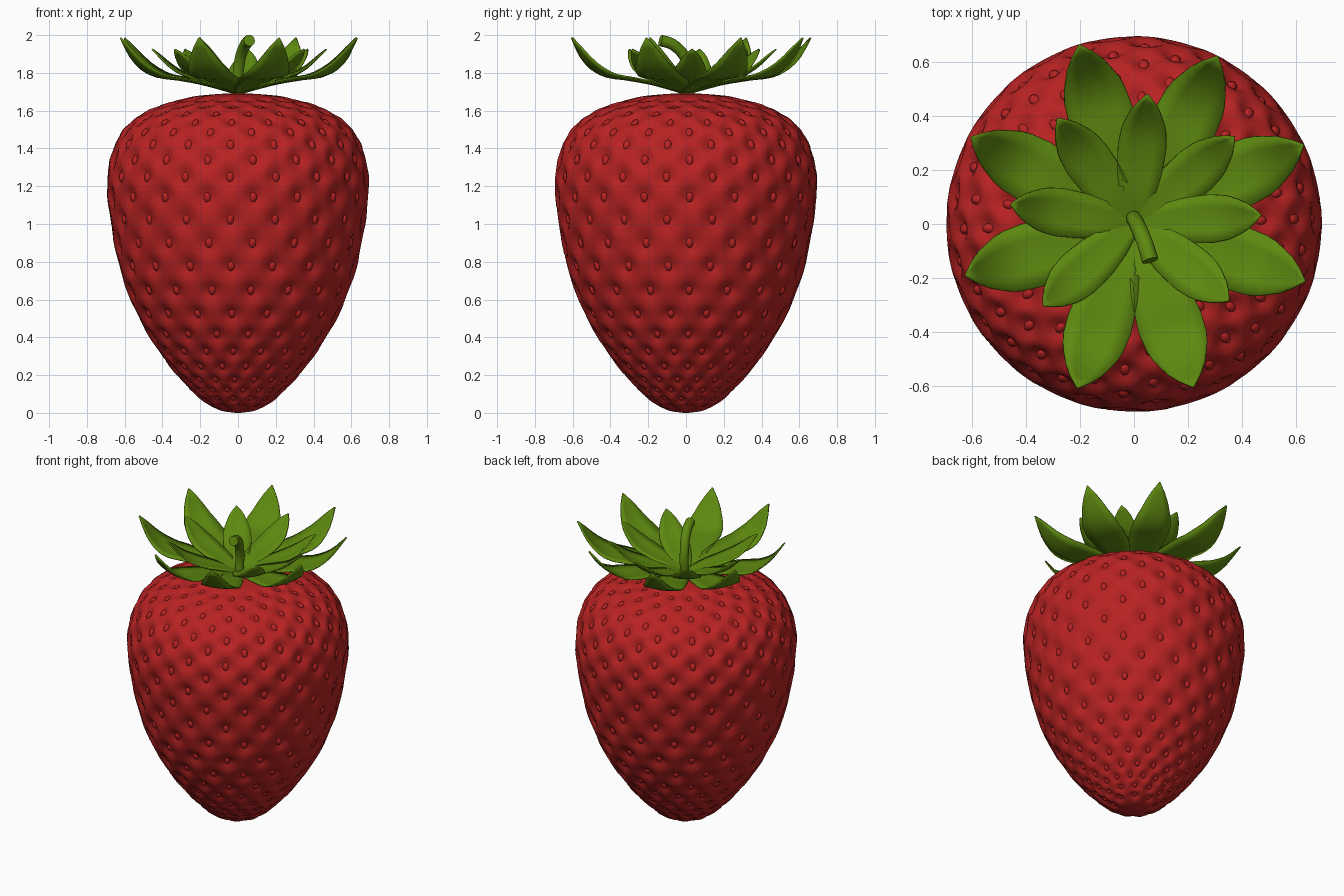
import bpy, bmesh, math
from mathutils import Vector, Matrix

if "Cube" in bpy.data.objects:
    bpy.data.objects.remove(bpy.data.objects["Cube"])


def material(name, rgb):
    m = bpy.data.materials.new(name)
    m.diffuse_color = (*rgb, 1)
    m.use_nodes = True
    m.node_tree.nodes["Principled BSDF"].inputs["Base Color"].default_value = m.diffuse_color
    return m


RED = material("berry red", (0.48, 0.016, 0.016))
GREEN = material("leaf green", (0.11, 0.25, 0.005))


def add_object(name, bm, mat):
    me = bpy.data.meshes.new(name)
    bmesh.ops.recalc_face_normals(bm, faces=bm.faces)
    for f in bm.faces:
        f.smooth = True
    bm.to_mesh(me)
    bm.free()
    me.materials.append(mat)
    ob = bpy.data.objects.new(name, me)
    bpy.context.collection.objects.link(ob)
    return ob


def spline(pts, n):
    """Catmull-Rom samples, n per span."""
    p = [Vector(q) for q in pts]
    p = [2 * p[0] - p[1]] + p + [2 * p[-1] - p[-2]]
    out = []
    for i in range(1, len(p) - 2):
        a, b, c, d = p[i - 1:i + 3]
        for k in range(n):
            t = k / n
            out.append(0.5 * (2 * b + (c - a) * t + (2 * a - 5 * b + 4 * c - d) * t * t
                              + (3 * b - a - 3 * c + d) * t ** 3))
    return out + [p[-2]]


def at(curve, x, key, val):
    """Linear lookup of component val where component key equals x."""
    for a, b in zip(curve, curve[1:]):
        if a[key] <= x <= b[key]:
            t = (x - a[key]) / max(b[key] - a[key], 1e-9)
            return a[val] + (b[val] - a[val]) * t
    return curve[-1][val]


# Berry profile (radius, height)
profile = spline([(0, 0), (0.11, 0.02), (0.215, 0.085), (0.35, 0.23), (0.48, 0.42),
                  (0.573, 0.61), (0.64, 0.82), (0.69, 1.13), (0.682, 1.33),
                  (0.61, 1.50), (0.47, 1.605), (0.28, 1.665), (0.12, 1.685), (0, 1.69)], 9)


def frame_at(z):
    r = at(profile, z, 1, 0)
    dr = at(profile, z + 0.006, 1, 0) - at(profile, max(z - 0.006, 0), 1, 0)
    return r, Vector((0.012, -dr)).normalized()


# Seed positions: staggered rows, fewer in the tightest rows
ROWS = [0.03, 0.065, 0.11, 0.165, 0.235, 0.315, 0.405, 0.515, 0.64, 0.77, 0.895, 1.02,
        1.14, 1.25, 1.345, 1.43, 1.50, 1.555, 1.60, 1.635, 1.66]
seeds = []
for i, z in enumerate(ROWS):
    r, n = frame_at(z)
    count = 17 if r > 0.24 else max(7, round(r * 62))
    for k in range(count):
        a = math.radians(-83) + (k + 0.5 * (i % 2)) * math.tau / count
        pos = Vector((r * math.cos(a), r * math.sin(a), z))
        nor = Vector((n.x * math.cos(a), n.x * math.sin(a), n.y))
        seeds.append((pos, nor, min(1, 0.45 + r * 0.85)))

# Berry body with a dimple pressed in at each seed
bm = bmesh.new()
SEG = 180
rings = []
for p in profile[1:-1]:
    r, z = p
    _, n = frame_at(z)
    near = [s for s in seeds if abs(s[0].z - z) < 0.15]
    ring = []
    for k in range(SEG):
        a = k * math.tau / SEG
        co = Vector((r * math.cos(a), r * math.sin(a), z))
        nor = Vector((n.x * math.cos(a), n.x * math.sin(a), n.y))
        depth = 0
        for s, _, size in near:
            d2 = (co - s).length_squared
            if d2 < 0.022:
                depth = max(depth, 0.034 * size * math.exp(-d2 / (0.0024 * size * size)))
        ring.append(bm.verts.new(co + nor * (0.002 - depth)))
    rings.append(ring)
for a, b in zip(rings, rings[1:]):
    for k in range(SEG):
        j = (k + 1) % SEG
        bm.faces.new((a[k], a[j], b[j], b[k]))
for ring, z in ((rings[0], 0), (rings[-1], 1.69)):
    c = bm.verts.new((0, 0, z))
    for k in range(SEG):
        bm.faces.new((c, ring[k], ring[(k + 1) % SEG]))
add_object("berry_body", bm, RED)

# Seeds sitting in the dimples
bm = bmesh.new()
for pos, nor, size in seeds:
    side = Vector((0, 0, 1)).cross(nor).normalized()
    up = nor.cross(side)
    rot = Matrix((side, up, nor)).transposed().to_4x4()
    m = Matrix.Translation(pos - nor * 0.03 * size) @ rot @ Matrix.Diagonal(
        (0.021 * size, 0.03 * size, 0.018 * size, 1))
    bmesh.ops.create_uvsphere(bm, u_segments=10, v_segments=6, radius=1, matrix=m)
add_object("seeds", bm, RED)


# Leaves of the cap: broad at the base, flat, then turned up at the tip
def leaf(bm, angle, length, height_pts, width, shape):
    path = spline(height_pts, 4)
    rot = Matrix.Rotation(math.radians(angle), 4, 'Z')
    rows = []
    for i in range(19):
        t = i / 18
        w = at(shape, t, 0, 1) * width
        z = at(path, t, 0, 1)
        rows.append([bm.verts.new(rot @ Vector((t * length, w * s,
                     z + 0.02 * s * s * w / width * t))) for s in (-1, -0.5, 0, 0.5, 1)])
    for a, b in zip(rows, rows[1:]):
        for k in range(4):
            bm.faces.new((a[k], b[k], b[k + 1], a[k + 1]))


def leaf_ring(name, leaves, heights, width, shape):
    bm = bmesh.new()
    for angle, length in leaves:
        leaf(bm, angle, length, heights, width, shape)
    ob = add_object(name, bm, GREEN)
    mod = ob.modifiers.new("thickness", 'SOLIDIFY')
    mod.thickness = 0.008
    mod.offset = 0


leaf_ring("outer_leaves",
          [(107, 0.69), (63.5, 0.69), (25, 0.69), (-18.5, 0.665),
           (-70, 0.64), (-109, 0.64), (-163, 0.65), (152, 0.68)],
          [(0, 1.69), (0.25, 1.735), (0.5, 1.762), (0.7, 1.782), (0.86, 1.855), (1, 1.985)], 0.122,
          [(0, 0.2), (0.2, 0.55), (0.4, 0.85), (0.6, 1), (0.75, 0.94),
           (0.88, 0.62), (0.96, 0.27), (1, 0.02)])
leaf_ring("inner_leaves",
          [(84, 0.48), (41, 0.49), (4, 0.47), (-39, 0.45), (-138, 0.45), (171, 0.46), (126, 0.48)],
          [(0, 1.695), (0.25, 1.735), (0.5, 1.765), (0.75, 1.815), (1, 1.925)], 0.09,
          [(0, 0.3), (0.2, 0.7), (0.4, 0.92), (0.6, 1), (0.75, 0.9),
           (0.88, 0.58), (0.96, 0.25), (1, 0.02)])

# Bent stem, slightly thicker at the cut end
path = spline([(0, 0.015, 1.68), (0.0, 0.02, 1.79), (0.015, -0.01, 1.89),
               (0.04, -0.07, 1.95), (0.06, -0.135, 1.972)], 5)
bm = bmesh.new()
rings = []
for i, p in enumerate(path):
    d = (path[min(i + 1, len(path) - 1)] - path[max(i - 1, 0)]).normalized()
    u = d.cross(Vector((1, 0, 0))).normalized()
    v = d.cross(u)
    r = 0.028 + 0.003 * i / len(path)
    rings.append([bm.verts.new(p + (u * math.cos(a) + v * math.sin(a)) * r)
                  for a in (k * math.tau / 16 for k in range(16))])
for a, b in zip(rings, rings[1:]):
    for k in range(16):
        j = (k + 1) % 16
        bm.faces.new((a[k], a[j], b[j], b[k]))
bm.faces.new(rings[0])
bm.faces.new(rings[-1])
stem = add_object("stem", bm, GREEN)
bpy.context.view_layer.objects.active = stem
stem.select_set(True)
bpy.ops.object.shade_smooth_by_angle(angle=math.radians(40))
